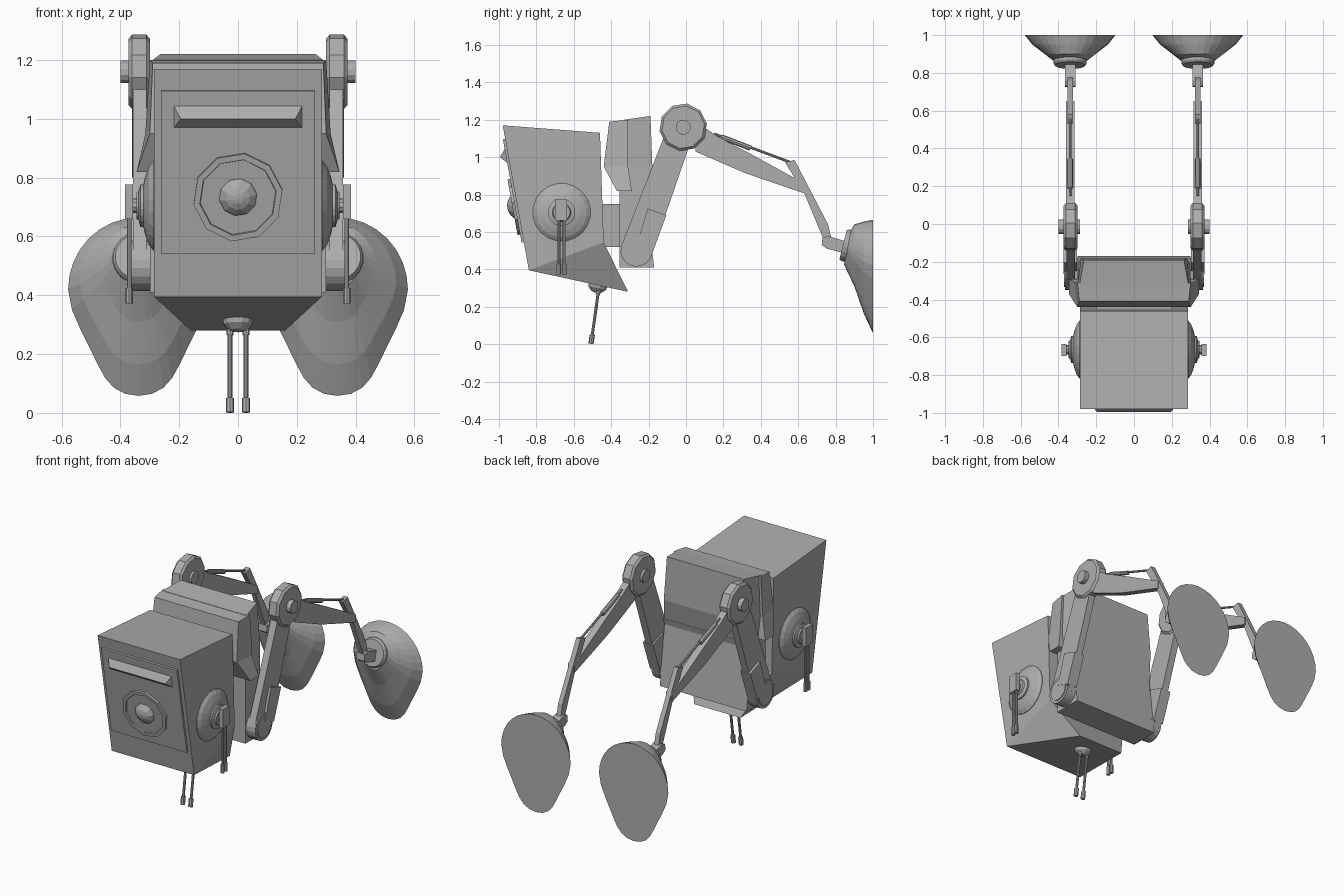
import bpy, bmesh
from math import sin, cos, pi
from mathutils import Vector

cube = bpy.data.objects.get("Cube")
if cube:
    bpy.data.objects.remove(cube)

grey = bpy.data.materials.new("plain grey")
grey.use_nodes = True
GREY = (0.42, 0.42, 0.42, 1)
grey.diffuse_color = GREY
grey.node_tree.nodes["Principled BSDF"].inputs["Base Color"].default_value = GREY


def loft(name, rings):
    """Skin a list of equal-length point rings and cap both ends."""
    bm = bmesh.new()
    rows = [[bm.verts.new(p) for p in ring] for ring in rings]
    n = len(rows[0])
    for a, b in zip(rows, rows[1:]):
        for i in range(n):
            j = (i + 1) % n
            bm.faces.new((a[i], a[j], b[j], b[i]))
    bm.faces.new(rows[0])
    bm.faces.new(rows[-1])
    bmesh.ops.remove_doubles(bm, verts=bm.verts, dist=1e-5)
    bmesh.ops.recalc_face_normals(bm, faces=bm.faces)
    mesh = bpy.data.meshes.new(name)
    bm.to_mesh(mesh)
    bm.free()
    mesh.materials.append(grey)
    obj = bpy.data.objects.new(name, mesh)
    bpy.context.scene.collection.objects.link(obj)
    return obj


def lathe(name, base, axis, profile, n=12):
    """Turn (radius, height) pairs about an axis starting at base."""
    axis = Vector(axis).normalized()
    side = axis.orthogonal().normalized()
    up = axis.cross(side)
    return loft(name, [[Vector(base) + axis * h + max(r, 1e-7) * (
        side * cos(2 * pi * i / n) + up * sin(2 * pi * i / n))
        for i in range(n)] for r, h in profile])


def rod(name, a, b, r, n=8):
    d = Vector(b) - Vector(a)
    return lathe(name, a, d, [(r, 0), (r, d.length)], n)


def prism(name, x0, x1, outline):
    """Extrude a (y, z) outline between two x positions."""
    return loft(name, [[(x, y, z) for y, z in outline] for x in (x0, x1)])


def rect(y0, z0, y1, z1, w0, w1):
    """Four corners: half width w0 at the front edge, w1 at the back edge."""
    return [(-w0, y0, z0), (w0, y0, z0), (w1, y1, z1), (-w1, y1, z1)]


# Head: boxy, with a tapering chin that slopes down to the back
loft("head", [
    rect(-0.98, 1.17, -0.46, 1.13, 0.285, 0.285),
    rect(-0.84, 0.395, -0.44, 0.545, 0.285, 0.285),
    rect(-0.84, 0.395, -0.31, 0.28, 0.285, 0.16)])

# Tilted frame of the face: u across, v up, w outward
ORIGIN = Vector((0, -0.902, 0.737))
UP = Vector((0, -0.178, 0.984))
OUT = Vector((0, -0.984, -0.178))


def on_face(points, w):
    return [ORIGIN + Vector((u, 0, 0)) + UP * v + OUT * w for u, v in points]


def slab(u, v0, v1):
    return [(-u, v0), (u, v0), (u, v1), (-u, v1)]


panel = slab(0.262, -0.195, 0.366)
loft("face_panel", [on_face(panel, -0.01), on_face(panel, 0.012)])
loft("brow_visor", [on_face(slab(0.22, 0.235, 0.318), 0.008),
                    on_face(slab(0.195, 0.275, 0.275), 0.045)])
lathe("eye_ring", ORIGIN, OUT,
      [(0.153, 0), (0.153, 0.026), (0.132, 0.026), (0.13, 0.018)], 10)
lathe("eye_lens", ORIGIN, OUT,
      [(0.068, 0.01), (0.062, 0.026), (0.04, 0.044), (0.018, 0.052), (0, 0.054)], 10)

# Neck and backpack body
prism("neck", -0.2, 0.2, [(-0.46, 0.52), (-0.34, 0.52), (-0.34, 0.75), (-0.46, 0.75)])
loft("body_collar", [
    rect(-0.41, 1.19, -0.31, 1.2, 0.29, 0.3),
    rect(-0.44, 0.95, -0.31, 0.95, 0.30, 0.315),
    rect(-0.37, 0.82, -0.29, 0.82, 0.345, 0.345)])
loft("upper_body", [
    rect(-0.33, 1.2, -0.19, 1.22, 0.29, 0.265),
    rect(-0.33, 0.95, -0.18, 0.95, 0.3, 0.28),
    rect(-0.33, 0.78, -0.215, 0.78, 0.3, 0.3)])
loft("lower_body", [
    rect(-0.355, 0.82, -0.205, 0.82, 0.3, 0.3),
    rect(-0.355, 0.78, -0.215, 0.78, 0.3, 0.3),
    rect(-0.355, 0.41, -0.17, 0.41, 0.3, 0.3)])

# Chin mount and its two hanging probes
lathe("chin_mount", (0, -0.47, 0.325), (0, -0.2, -1),
      [(0.055, 0), (0.05, 0.025), (0.03, 0.045), (0, 0.052)])
for x in (-0.027, 0.027):
    top, low, tip = (x, -0.463, 0.32), (x, -0.501, 0.05), (x, -0.508, 0.002)
    rod("chin_probe", top, low, 0.008)
    rod("chin_probe_socket", top, (x, -0.471, 0.265), 0.012)
    rod("chin_probe_tip", low, tip, 0.014)


def egg(cx, y, half, mid, top, low, lean=0, n=32):
    """Egg-shaped ring, narrower towards the bottom."""
    ring = []
    for i in range(n):
        c, s = cos(2 * pi * i / n), sin(2 * pi * i / n)
        pinch = 1 - 1.24 * s * s * (1 + s) if s < 0 else 1
        height = (top - mid) * s if s > 0 else (mid - low) * s
        ring.append((cx + half * c * pinch, y + lean * s, mid + height))
    return ring


for side, s in (("left", 1), ("right", -1)):
    # Ear dome with a clip and two hanging probes
    lathe(side + "_ear_dome", (s * 0.27, -0.665, 0.705), (s, 0, 0),
          [(0.155, 0), (0.155, 0.018), (0.135, 0.033), (0.1, 0.046),
           (0.073, 0.052), (0.073, 0.062), (0.05, 0.068), (0.045, 0.076)], 20)
    rod(side + "_ear_shaft", (s * 0.32, -0.665, 0.705), (s * 0.365, -0.665, 0.705), 0.025, 10)
    prism(side + "_ear_clip", s * 0.358, s * 0.385,
          [(-0.7, 0.66), (-0.635, 0.66), (-0.635, 0.777), (-0.7, 0.777)])
    for y in (-0.68, -0.651):
        rod(side + "_ear_probe", (s * 0.37, y, 0.68), (s * 0.37, y, 0.42), 0.008)
        rod(side + "_ear_probe_tip", (s * 0.37, y, 0.425), (s * 0.37, y, 0.372), 0.012)

    # Hip, upper beam and its side box
    rod(side + "_hip", (s * 0.29, -0.265, 0.5), (s * 0.365, -0.265, 0.5), 0.085, 18)
    rod(side + "_hip_cap", (s * 0.3, -0.265, 0.5), (s * 0.37, -0.265, 0.5), 0.068, 18)
    prism(side + "_upper_beam", s * 0.312, s * 0.357,
          [(-0.344, 0.53), (-0.186, 0.47), (0.045, 1.14), (-0.09, 1.18)])
    prism(side + "_beam_box", s * 0.302, s * 0.372,
          [(-0.205, 0.725), (-0.105, 0.69), (-0.175, 0.5), (-0.265, 0.53)])

    # Shoulder disc with a hub through it
    lathe(side + "_shoulder", (s * 0.3, -0.015, 1.16), (s, 0, 0),
          [(0.115, 0), (0.128, 0.012), (0.128, 0.06), (0.115, 0.072)], 10)
    rod(side + "_shoulder_hub", (s * 0.285, -0.015, 1.16), (s * 0.4, -0.015, 1.16), 0.04, 12)

    # Forearm, piston and shin
    x = s * 0.338
    prism(side + "_forearm", x - 0.022, x + 0.022,
          [(0.05, 1.16), (0.11, 1.15), (0.17, 1.11), (0.35, 1.015), (0.65, 0.85),
           (0.65, 0.80), (0.315, 0.915), (0.05, 1.03)])
    rod(side + "_piston_rod", (x, 0.15, 1.125), (x, 0.56, 0.972), 0.007)
    rod(side + "_piston_sleeve", (x, 0.19, 1.108), (x, 0.345, 1.048), 0.014)
    prism(side + "_shin", x - 0.015, x + 0.015,
          [(0.53, 0.972), (0.58, 0.985), (0.76, 0.64), (0.78, 0.55), (0.74, 0.55),
           (0.635, 0.8)])

    # Ankle and wide foot with a flat sole
    prism(side + "_ankle", x - 0.028, x + 0.028,
          [(0.73, 0.57), (0.76, 0.578), (0.87, 0.545), (0.87, 0.48), (0.755, 0.51), (0.725, 0.53)])
    lathe(side + "_foot_collar", (x, 0.84, 0.532), (0, 1, -0.25),
          [(0.08, 0), (0.088, 0.012), (0.088, 0.05)], 20)
    loft(side + "_foot", [
        egg(x, 0.865, 0.09, 0.52, 0.615, 0.425, 0.02),
        egg(x, 0.9, 0.135, 0.48, 0.64, 0.31),
        egg(x, 0.95, 0.2, 0.44, 0.655, 0.165),
        egg(x, 1.0, 0.24, 0.42, 0.665, 0.058)])
